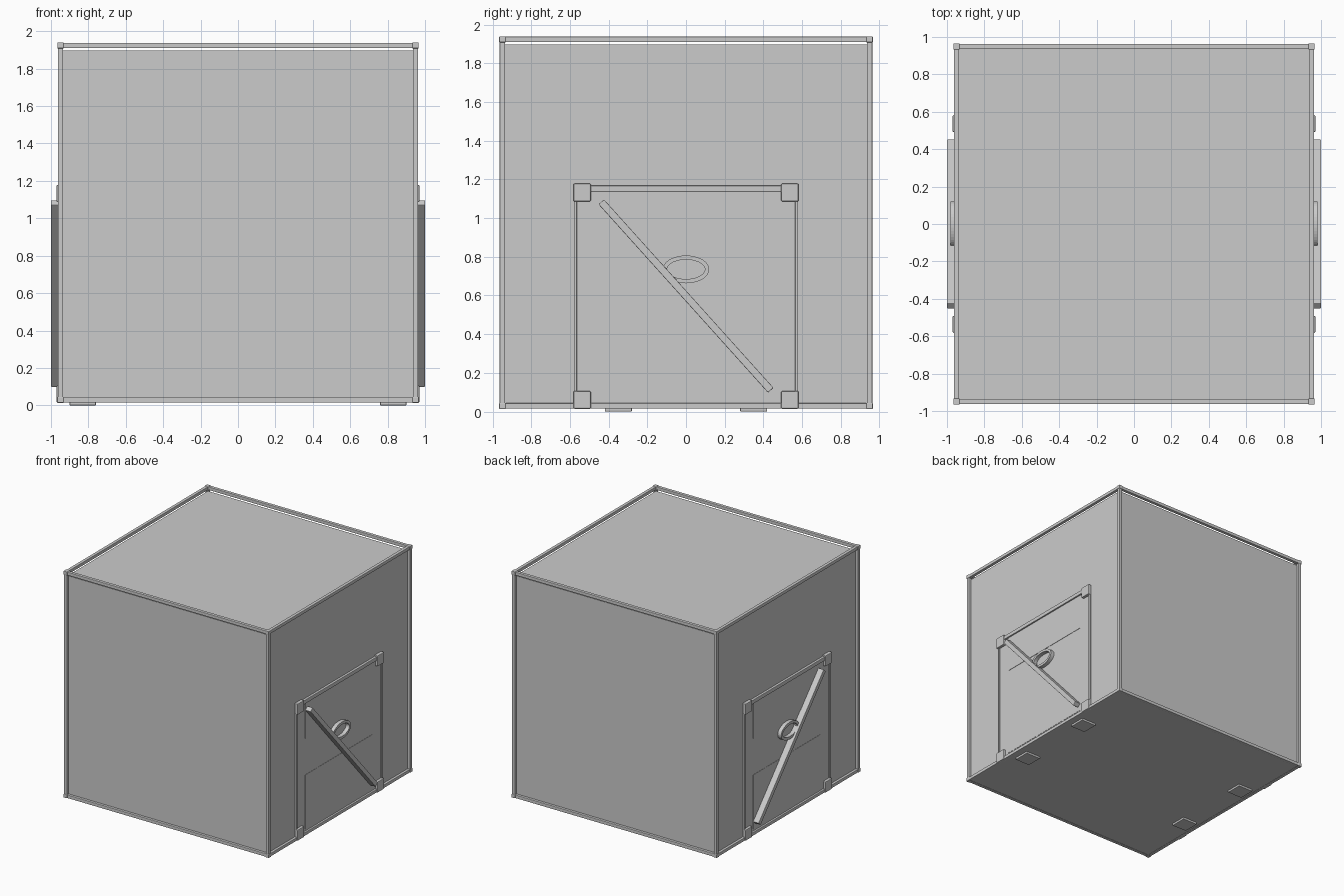
import bpy, bmesh, math
from mathutils import Matrix, Vector

if "Cube" in bpy.data.objects:
    bpy.data.objects.remove(bpy.data.objects["Cube"])


def box(name, lo, hi, bevel=0.0, rot=None):
    """Axis-aligned box between two corners, optionally turned about its centre."""
    lo, hi = Vector(lo), Vector(hi)
    size = hi - lo
    me = bpy.data.meshes.new(name)
    bm = bmesh.new()
    bmesh.ops.create_cube(bm, size=1.0)
    bmesh.ops.scale(bm, vec=size, verts=bm.verts)
    if bevel:
        bmesh.ops.bevel(bm, geom=bm.edges[:], offset=bevel, segments=2,
                        profile=0.5, affect='EDGES')
    if rot:
        bmesh.ops.transform(bm, matrix=rot, verts=bm.verts)
    bm.to_mesh(me)
    bm.free()
    ob = bpy.data.objects.new(name, me)
    ob.location = (lo + hi) / 2
    bpy.context.collection.objects.link(ob)
    return ob


def ring(name, x, z, ry, rz, width, depth, n=40):
    """Flat oval ring facing +x, swept from a square section."""
    section = [(0, 0), (0, 1), (-1, 1), (-1, 0)]
    verts, faces = [], []
    for i in range(n):
        a = 2 * math.pi * i / n
        for w, d in section:
            verts.append((x + d * depth, (ry + w * width) * math.cos(a),
                          z + (rz + w * width) * math.sin(a)))
    for i in range(n):
        for j in range(4):
            a, b = i * 4 + j, i * 4 + (j + 1) % 4
            c, d = (b + 4) % (4 * n), (a + 4) % (4 * n)
            faces.append((a, b, c, d))
    me = bpy.data.meshes.new(name)
    me.from_pydata(verts, [], faces)
    bm = bmesh.new()
    bm.from_mesh(me)
    bmesh.ops.recalc_face_normals(bm, faces=bm.faces)
    bm.to_mesh(me)
    bm.free()
    ob = bpy.data.objects.new(name, me)
    bpy.context.collection.objects.link(ob)
    return ob


OUT, IN = 0.963, 0.935        # frame outer and inner faces
BOT, TOP = 0.015, 1.938       # frame bottom and top

# Enclosed body, stopping short of the top rails to leave the see-through gap
box("body", (-0.942, -0.942, 0.018), (0.942, 0.942, 1.897))

# Outer frame: posts, rails and corner joints
for sx in (-1, 1):
    for sy in (-1, 1):
        cx, cy = sx * (OUT + IN) / 2, sy * (OUT + IN) / 2
        box("corner_post", (cx - .014, cy - .014, BOT), (cx + .014, cy + .014, TOP), .004)
        for cz in (BOT + .014, TOP - .014):
            box("corner_joint", (cx - .017, cy - .017, cz - .016),
                (cx + .017, cy + .017, cz + .016), .004)
for z in (BOT, TOP - .028):
    for s in (-1, 1):
        c = s * (OUT + IN) / 2
        box("frame_rail_x", (-IN, c - .014, z), (IN, c + .014, z + .028), .004)
        box("frame_rail_y", (c - .014, -IN, z), (c + .014, IN, z + .028), .004)

# Feet
for sx in (-1, 1):
    for sy in (-1, 1):
        box("foot", (sx * .83 - .07, sy * .35 - .07, 0), (sx * .83 + .07, sy * .35 + .07, .02), .004)

# Door on the right side, mirrored afterwards to the left side
door = [box("door_panel", (.935, -.575, .02), (.947, .575, 1.165)),
        box("door_top_bar", (.935, -.5, 1.135), (.962, .5, 1.168), .004),
        box("door_window", (.94, -.45, .83), (.950, .45, 1.135)),
        box("door_lower_panel", (.94, -.45, .06), (.949, .45, .52))]
for s in (-1, 1):
    door.append(box("door_post", (.935, s * .572 - .008, .1), (.955, s * .572 + .008, 1.1), .003))
    for z in (.06, 1.132):
        door.append(box("door_corner", (.935, s * .537 - .045, z - .046),
                        (.97, s * .537 + .045, z + .046), .006))

# Oval handle and the diagonal brace across it
door.append(ring("door_handle", .945, .735, .12, .072, .022, .035))
angle = math.atan2(1.0, .9)
length = math.hypot(.875, .975)
door.append(box("door_brace", (.945, -length / 2, .597 - .019), (1.0, length / 2, .597 + .019),
                .004, Matrix.Rotation(-angle, 4, 'X')))

centre = bpy.data.objects.new("mirror_centre", None)
centre.hide_render = True
bpy.context.collection.objects.link(centre)
for ob in door:
    m = ob.modifiers.new("Mirror", 'MIRROR')
    m.mirror_object = centre
    m.use_axis = (True, False, False)
